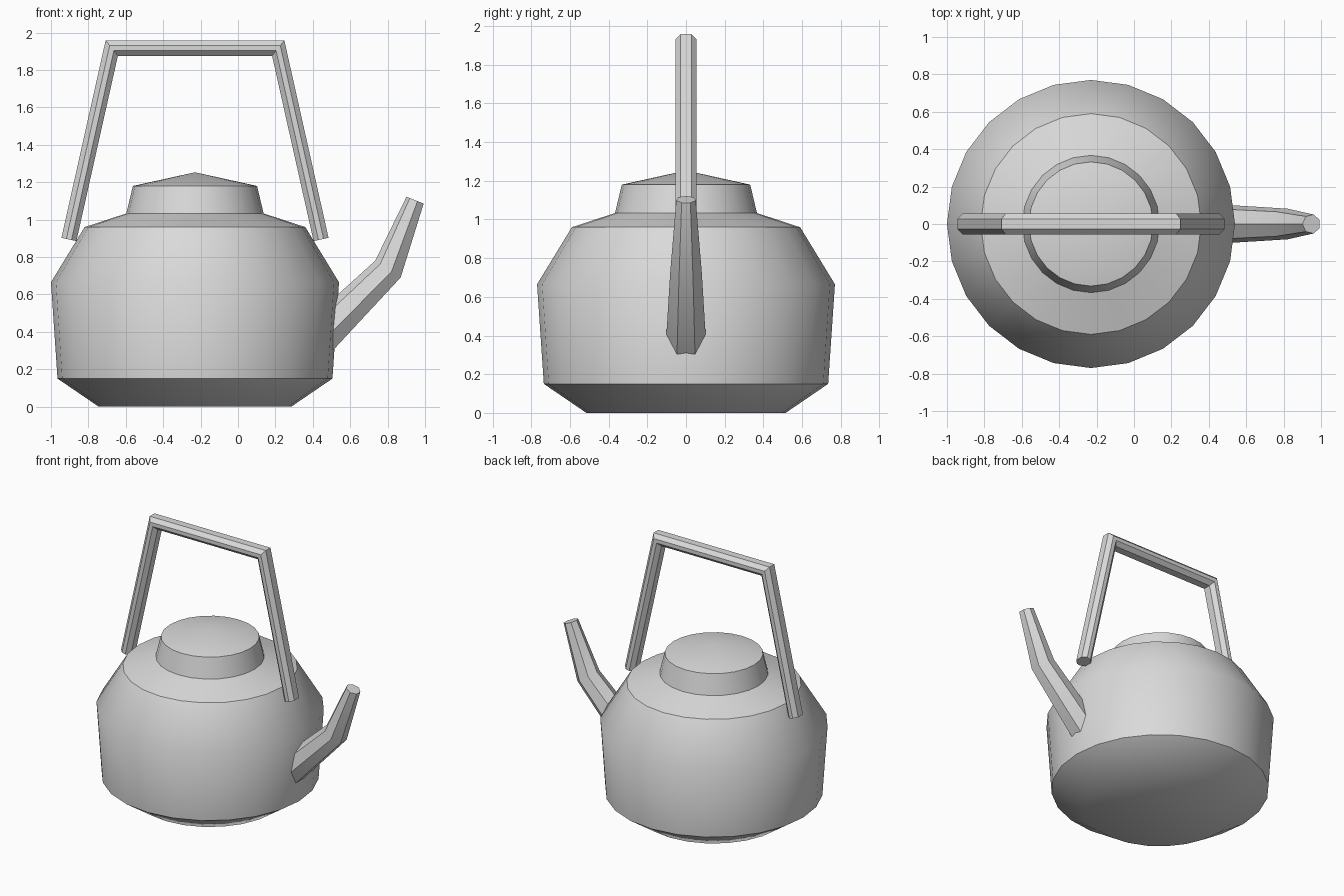
import bpy, bmesh, math
from mathutils import Vector

if "Cube" in bpy.data.objects:
    bpy.data.objects.remove(bpy.data.objects["Cube"])

CX = -0.23      # x of the body's axis
SIDES = 24

grey = bpy.data.materials.new("plain grey")
grey.diffuse_color = (0.7, 0.7, 0.7, 1)
grey.use_nodes = True
grey.node_tree.nodes["Principled BSDF"].inputs["Base Color"].default_value = grey.diffuse_color


def loft(name, rings, cap_start=True, cap_end=True):
    """Skin a list of equal-length point rings into one object."""
    bm = bmesh.new()
    rows = [[bm.verts.new(p) for p in ring] for ring in rings]
    n = len(rows[0])
    for a, b in zip(rows, rows[1:]):
        for i in range(n):
            j = (i + 1) % n
            bm.faces.new((a[i], a[j], b[j], b[i]))
    if cap_start:
        bm.faces.new(rows[0][::-1])
    if cap_end:
        bm.faces.new(rows[-1])
    bmesh.ops.remove_doubles(bm, verts=bm.verts, dist=1e-5)
    bmesh.ops.recalc_face_normals(bm, faces=bm.faces)
    mesh = bpy.data.meshes.new(name)
    bm.to_mesh(mesh)
    bm.free()
    mesh.materials.append(grey)
    obj = bpy.data.objects.new(name, mesh)
    bpy.context.collection.objects.link(obj)
    bpy.ops.object.select_all(action='DESELECT')
    obj.select_set(True)
    bpy.context.view_layer.objects.active = obj
    bpy.ops.object.shade_smooth_by_angle(angle=math.radians(38))
    return obj


def lathe_rings(profile):
    """Rings of a (radius, z) profile turned about the body's axis."""
    turns = [math.tau * i / SIDES for i in range(SIDES)]
    return [[(CX + r * math.cos(t), r * math.sin(t), z) for t in turns]
            for r, z in profile]


def sweep(name, path, section):
    """Mitred sweep of (outward, y) section along (x, z, scale) path."""
    pts = [Vector(p[:2]) for p in path]
    dirs = [(b - a).normalized() for a, b in zip(pts, pts[1:])]
    rings = []
    for i, p in enumerate(pts):
        before, after = dirs[max(i - 1, 0)], dirs[min(i, len(dirs) - 1)]
        t = (before + after).normalized()
        stretch = path[i][2] / t.dot(after)
        normal = Vector((-t.y, t.x)) * stretch
        rings.append([(p.x + normal.x * u, v * path[i][2], p.y + normal.y * u)
                      for u, v in section])
    return loft(name, rings)


# Body, with its open rim meeting the lid
loft("body", lathe_rings([(0.515, 0), (0.735, 0.15), (0.77, 0.665),
                          (0.59, 0.96), (0.367, 1.033)]), cap_end=False)

# Lid with a shallow conical top
lid = lathe_rings([(0.367, 1.033), (0.332, 1.18)])
lid.append([(CX, 0, 1.253)] * SIDES)
bm_lid = loft("lid", lid[:2], False, False)
bm = bmesh.new()
bm.from_mesh(bm_lid.data)
rim = [e for e in bm.edges if all(v.co.z > 1.1 for v in e.verts)]
tip = bm.verts.new((CX, 0, 1.253))
for e in rim:
    bm.faces.new((e.verts[0], e.verts[1], tip)).smooth = True
    e.smooth = False
bmesh.ops.recalc_face_normals(bm, faces=bm.faces)
bm.to_mesh(bm_lid.data)
bm.free()

# Handle: chamfered bar bent into three straight runs
h, w, c = 0.041, 0.055, 0.027
bar = [(h, w - c), (h - c, w), (c - h, w), (-h, w - c),
       (-h, c - w), (c - h, -w), (h - c, -w), (h, c - w)]
sweep("handle", [(CX - 0.674, 0.894, 1), (CX - 0.445, 1.917, 1),
                 (CX + 0.445, 1.917, 1), (CX + 0.674, 0.894, 1)], bar)

# Spout: tapered seven-sided tube with its ridge on top
seven = [(math.cos(math.tau * i / 7), math.sin(math.tau * i / 7)) for i in range(7)]
sweep("spout", [(0.41, 0.34, 0.109), (0.805, 0.733, 0.084),
                (0.949, 1.103, 0.052)], seven)
